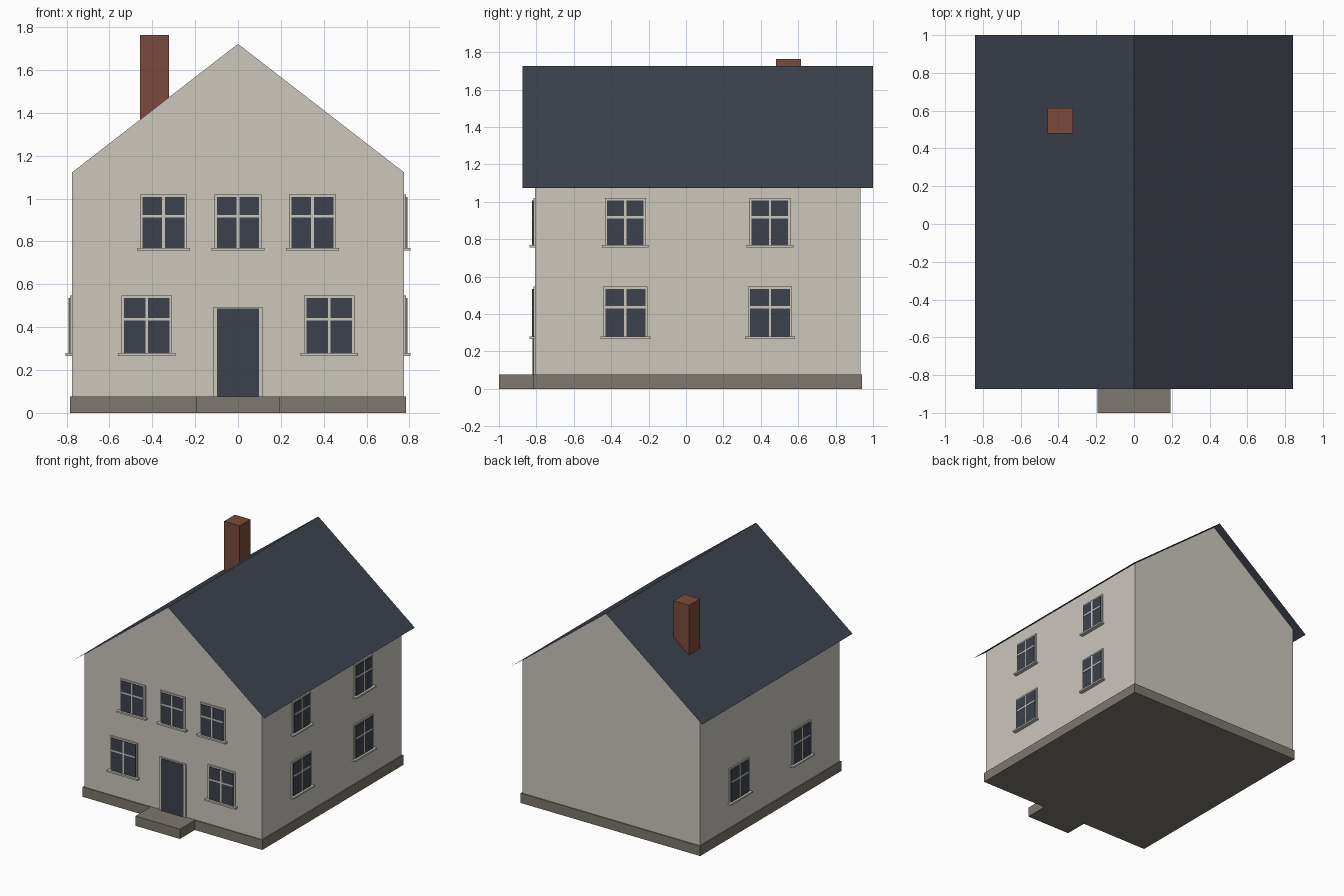
import bpy, bmesh
from math import radians
from mathutils import Matrix, Vector

if "Cube" in bpy.data.objects:
    bpy.data.objects.remove(bpy.data.objects["Cube"])


def material(name, srgb):
    lin = [((c / 255 + 0.055) / 1.055) ** 2.4 for c in srgb]
    m = bpy.data.materials.new(name)
    m.diffuse_color = (*lin, 1)
    m.use_nodes = True
    m.node_tree.nodes["Principled BSDF"].inputs["Base Color"].default_value = m.diffuse_color
    return m


PLASTER = material("plaster", (204, 199, 190))
STONE = material("stone", (125, 119, 110))
SLATE = material("dark_slate", (60, 66, 76))
BRICK = material("brick", (122, 75, 60))


def finish(name, bm, mats):
    me = bpy.data.meshes.new(name)
    bmesh.ops.recalc_face_normals(bm, faces=bm.faces)
    bm.to_mesh(me)
    bm.free()
    for m in mats:
        me.materials.append(m)
    ob = bpy.data.objects.new(name, me)
    bpy.context.collection.objects.link(ob)
    return ob


def add_box(bm, lo, hi, index=0):
    lo, hi = Vector(lo), Vector(hi)
    mat = Matrix.Translation((lo + hi) / 2) @ Matrix.Diagonal((*(hi - lo), 1))
    verts = bmesh.ops.create_cube(bm, size=1, matrix=mat)["verts"]
    for f in {f for v in verts for f in v.link_faces}:
        f.material_index = index


def box(name, lo, hi, mat):
    bm = bmesh.new()
    add_box(bm, lo, hi)
    return finish(name, bm, [mat])


def extruded(name, profile, y0, y1, mat, closed):
    """Sweep an xz profile along y; a closed one gets end caps."""
    bm = bmesh.new()
    a = [bm.verts.new((x, y0, z)) for x, z in profile]
    b = [bm.verts.new((x, y1, z)) for x, z in profile]
    for i in range(len(profile) - 1):
        bm.faces.new((a[i], a[i + 1], b[i + 1], b[i]))
    if closed:
        bm.faces.new(a)
        bm.faces.new(b)
    return finish(name, bm, [mat])


# Main dimensions
WX, WY0, WY1 = 0.774, -0.807, 0.933

# Gabled walls, open under the roof sheet
walls = extruded("walls", [(-WX, 1.123), (-WX, 0.03), (WX, 0.03), (WX, 1.123),
                           (0, 1.722), (-WX, 1.123)], WY0, WY1, PLASTER, False)
bm = bmesh.new()
bm.from_mesh(walls.data)
bmesh.ops.remove_doubles(bm, verts=bm.verts, dist=1e-4)
bmesh.ops.holes_fill(bm, edges=bm.edges)
slopes = [f for f in bm.faces if f.normal.z > 0.3 or (abs(f.normal.z) > 0.3 and f.calc_center_median().z > 1)]
bmesh.ops.delete(bm, geom=slopes, context="FACES_ONLY")
bmesh.ops.recalc_face_normals(bm, faces=bm.faces)
bm.to_mesh(walls.data)
bm.free()

# Thin roof sheet, plinth, doorstep, chimney
extruded("roof", [(-0.841, 1.074), (0, 1.725), (0.841, 1.074)], -0.873, 1.0, SLATE, False)
box("plinth", (-0.783, -0.815, 0), (0.783, 0.941, 0.077), STONE)
box("doorstep", (-0.194, -1.0, 0), (0.194, -0.815, 0.077), STONE)
box("chimney", (-0.457, 0.48, 1.25), (-0.322, 0.614, 1.764), BRICK)


def window(name, loc, turn, w, z0, z1):
    """Window facing local -y: surround, glass, glazing bars and sill."""
    g, t = w / 2 - 0.012, 0.0065
    bar = z0 + (z1 - z0) * 0.59
    bm = bmesh.new()
    add_box(bm, (-w / 2, -0.009, z0), (w / 2, 0.002, z1))
    add_box(bm, (-g, -0.013, z0), (g, 0, z1 - 0.012), 1)
    add_box(bm, (-t, -0.016, z0), (t, 0, z1 - 0.012))
    add_box(bm, (-g, -0.016, bar - t), (g, 0, bar + t))
    add_box(bm, (-w / 2 - 0.015, -0.03, z0 - 0.013), (w / 2 + 0.015, 0.002, z0))
    ob = finish(name, bm, [PLASTER, SLATE])
    ob.location = (*loc, 0)
    ob.rotation_euler.z = radians(turn)


LOWER = (0.237, 0.279, 0.547)
UPPER = (0.219, 0.77, 1.02)

# Front windows
for x in (-0.348, 0, 0.348):
    window("front_upper_window", (x, WY0), 0, *UPPER)
for x in (-0.426, 0.426):
    window("front_lower_window", (x, WY0), 0, *LOWER)

# Side windows: two floors on the right, ground floor only on the left
for y in (-0.324, 0.449):
    window("right_upper_window", (WX, y), 90, *UPPER)
    window("right_lower_window", (WX, y), 90, *LOWER)
    window("left_lower_window", (-WX, y), -90, *LOWER)

# Front door with surround
box("door_surround", (-0.115, WY0 - 0.009, 0.077), (0.115, WY0 + 0.002, 0.495), PLASTER)
box("door", (-0.098, WY0 - 0.013, 0.077), (0.098, WY0, 0.487), SLATE)
